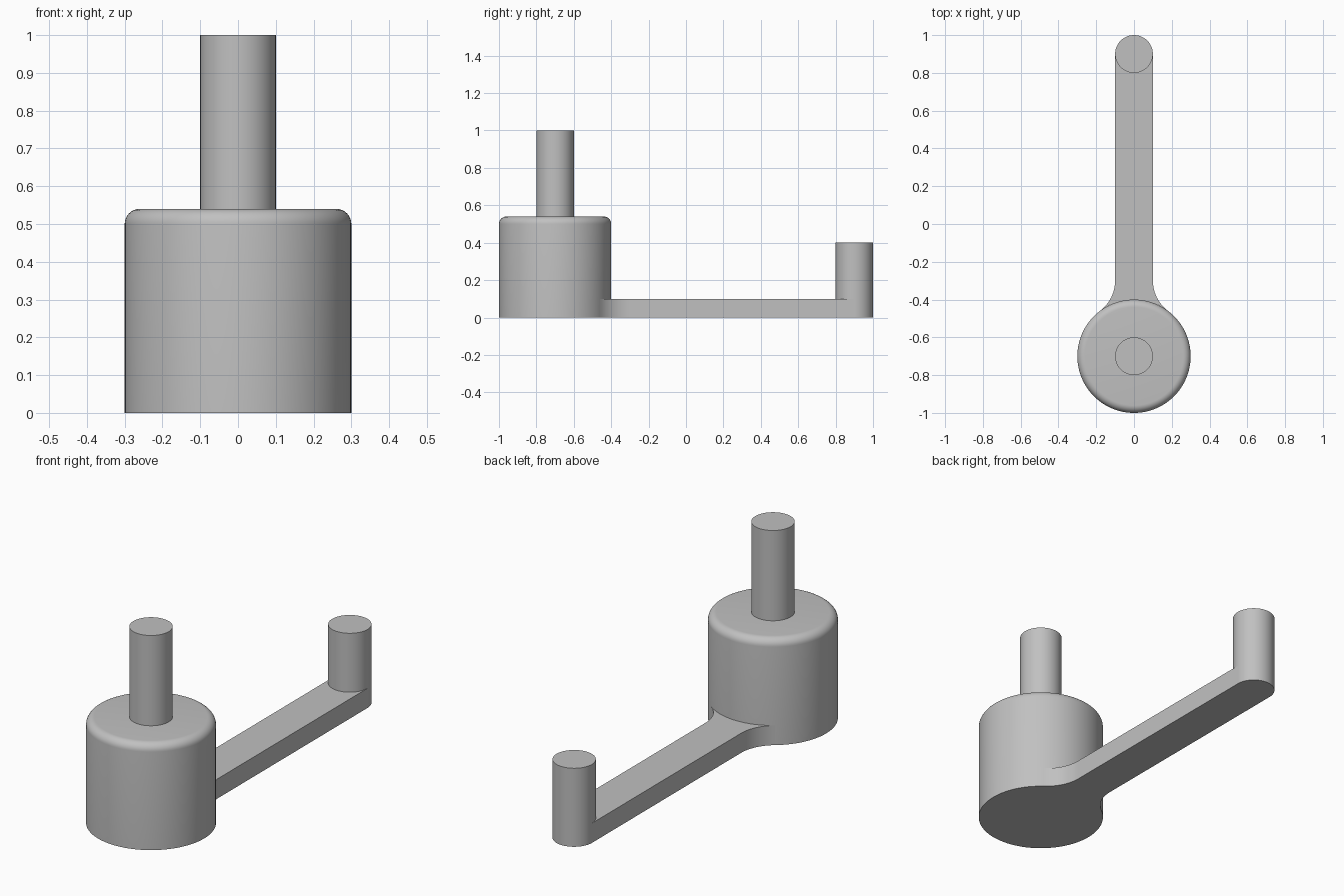
import bpy, bmesh
from math import sin, cos, pi, radians, atan2

if "Cube" in bpy.data.objects:
    bpy.data.objects.remove(bpy.data.objects["Cube"])

GREY = (0.53, 0.53, 0.53, 1)
grey = bpy.data.materials.new("plain grey")
grey.use_nodes = True
grey.diffuse_color = GREY
grey.node_tree.nodes["Principled BSDF"].inputs["Base Color"].default_value = GREY

DRUM_Y, DRUM_R = -0.7, 0.3
PIN_Y, ROD_R = 0.9, 0.1
ARM_H, DRUM_H = 0.1, 0.54
SEGMENTS = 96


def arc(cx, cy, r, start, end, steps):
    """Points along a circular arc, both ends included."""
    return [(cx + r * cos(start + (end - start) * i / steps),
             cy + r * sin(start + (end - start) * i / steps))
            for i in range(steps + 1)]


def finish(name, bm):
    bmesh.ops.recalc_face_normals(bm, faces=bm.faces)
    mesh = bpy.data.meshes.new(name)
    bm.to_mesh(mesh)
    bm.free()
    mesh.materials.append(grey)
    obj = bpy.data.objects.new(name, mesh)
    bpy.context.collection.objects.link(obj)
    bpy.ops.object.select_all(action="DESELECT")
    obj.select_set(True)
    bpy.context.view_layer.objects.active = obj
    bpy.ops.object.shade_smooth_by_angle(angle=radians(30))
    return obj


def lathe(name, y, profile):
    """Turn a (radius, z) profile into a capped solid standing at y."""
    bm = bmesh.new()
    rings = [[bm.verts.new((px, py, z)) for px, py in
              arc(0, y, r, 0, 2 * pi, SEGMENTS)[:-1]] for r, z in profile]
    for low, high in zip(rings, rings[1:]):
        for i in range(SEGMENTS):
            j = (i + 1) % SEGMENTS
            bm.faces.new((low[i], low[j], high[j], high[i]))
    bm.faces.new(rings[0])
    bm.faces.new(rings[-1])
    return finish(name, bm)


# Drum with rounded top rim
rim = 0.04
lathe("drum", DRUM_Y, [(DRUM_R, 0)] + arc(DRUM_R - rim, DRUM_H - rim, rim, 0, pi / 2, 8))

# Shaft on the drum and pin at the far end of the arm
lathe("shaft", DRUM_Y, [(ROD_R, DRUM_H), (ROD_R, 1.0)])
lathe("end_pin", PIN_Y, [(ROD_R, ARM_H), (ROD_R, 0.4)])

# Arm: rounded end, straight sides, fillets flowing into the drum
fillet = 0.2
fillet_x, fillet_y = ROD_R + fillet, -0.3
touch = atan2(fillet_y - DRUM_Y, fillet_x)
right_fillet = arc(fillet_x, fillet_y, fillet, pi + touch, pi, 12)
left_fillet = [(-x, y) for x, y in reversed(right_fillet)]
end_cap = arc(0, PIN_Y, ROD_R, 0, pi, SEGMENTS // 2)
drum_side = arc(0, DRUM_Y, DRUM_R, pi - touch, touch, 20)[1:-1]
outline = right_fillet + end_cap + left_fillet + drum_side

bm = bmesh.new()
base = bm.faces.new([bm.verts.new((x, y, 0)) for x, y in outline])
top = bmesh.ops.extrude_face_region(bm, geom=[base], use_keep_orig=True)
bmesh.ops.translate(bm, vec=(0, 0, ARM_H),
                    verts=[v for v in top["geom"] if isinstance(v, bmesh.types.BMVert)])
finish("arm", bm)
